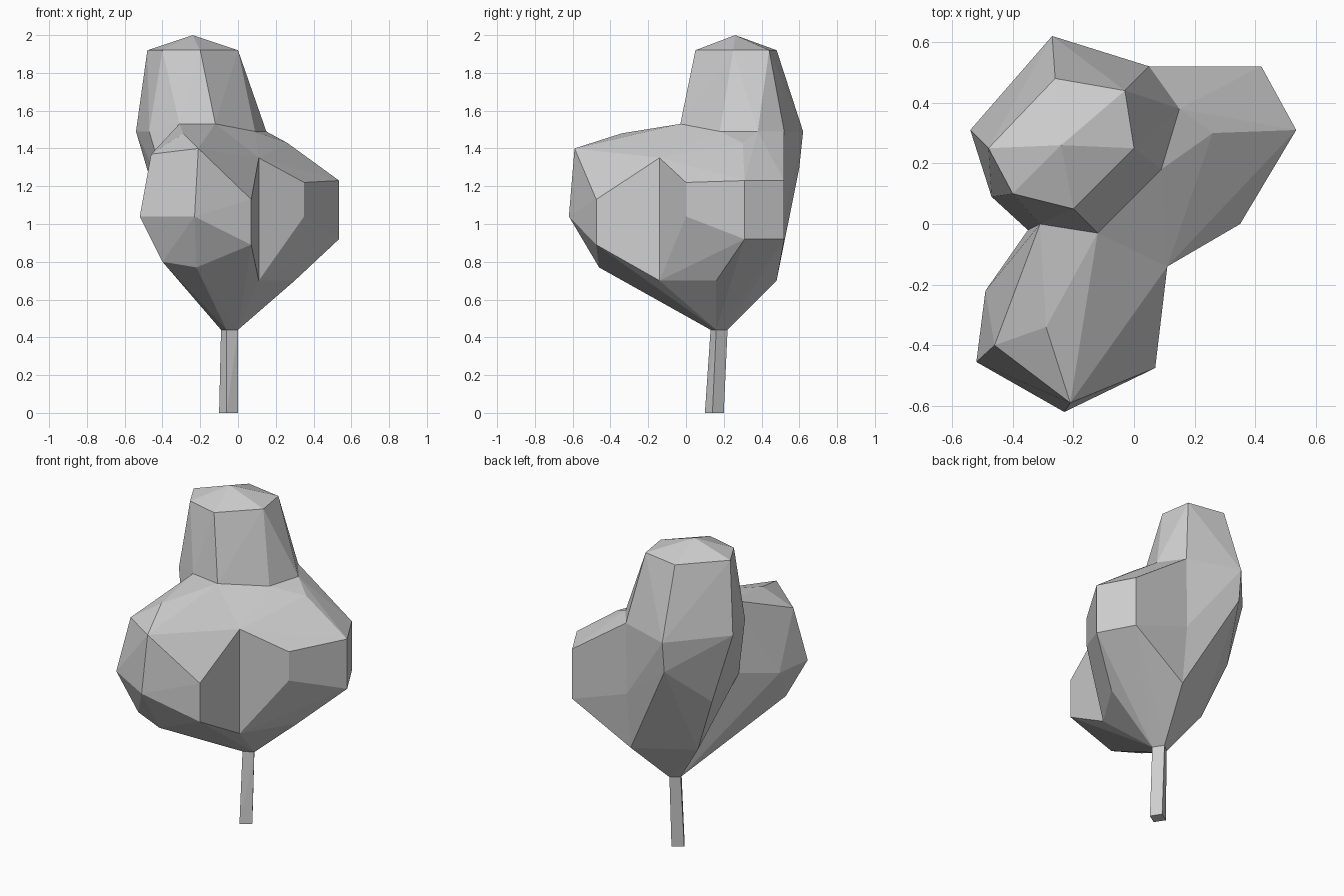
import bpy
import bmesh

default_cube = bpy.data.objects.get("Cube")
if default_cube:
    bpy.data.objects.remove(default_cube, do_unlink=True)

# One plain grey for the whole tree
grey = bpy.data.materials.new("plain grey")
grey.use_nodes = True
grey_colour = (0.62, 0.62, 0.62, 1)
grey.diffuse_color = grey_colour
for node in grey.node_tree.nodes:
    if node.type == "BSDF_PRINCIPLED":
        node.inputs["Base Color"].default_value = grey_colour


def level(height, *spots):
    """Corners that share one height."""
    return [(x, y, height) for x, y in spots]


def faceted_hull(name, corners):
    """Flat-faced convex solid stretched over the given corners."""
    bm = bmesh.new()
    for corner in corners:
        bm.verts.new(corner)
    result = bmesh.ops.convex_hull(bm, input=list(bm.verts))
    loose = set(result["geom_interior"]) | set(result["geom_unused"])
    loose_verts = [item for item in loose if isinstance(item, bmesh.types.BMVert)]
    bmesh.ops.delete(bm, geom=loose_verts, context="VERTS")
    bmesh.ops.recalc_face_normals(bm, faces=list(bm.faces))
    mesh = bpy.data.meshes.new(name)
    bm.to_mesh(mesh)
    bm.free()
    mesh.materials.append(grey)
    obj = bpy.data.objects.new(name, mesh)
    bpy.context.scene.collection.objects.link(obj)
    return obj


def merge_into(base, other):
    """Union another lobe into the base, keeping both if the union fails."""
    modifier = base.modifiers.new("merge lobe", "BOOLEAN")
    modifier.operation = "UNION"
    modifier.solver = "EXACT"
    modifier.object = other
    bpy.context.view_layer.update()
    graph = bpy.context.evaluated_depsgraph_get()
    merged = bpy.data.meshes.new_from_object(base.evaluated_get(graph))
    base.modifiers.clear()
    if len(merged.polygons) > len(base.data.polygons):
        base.data = merged
        bpy.data.objects.remove(other, do_unlink=True)


# Corners shared by neighbouring lobes
trunk_foot = level(0, (-.06, .1), (0, .14), (-.04, .2), (-.1, .16))
trunk_neck = level(.44, (-.06, .13), (0, .16), (-.04, .22), (-.09, .18))
shoulder_front = (-.12, -.03, 1.53)
shoulder_left = (.09, .18, 1.49)
shoulder_back = level(1.49, (.15, .38), (.05, .52))
shoulder_right = (-.31, 0, 1.53)
back_spine = [(.045, .52, 1.05), (.045, .48, .7)]
right_crease = (-.35, -.02, 1.08)
left_crease = [(.11, -.14, height) for height in (1.35, 1.04, .7)]

# Trunk
trunk = faceted_hull("trunk", trunk_foot + trunk_neck)

# Tall back lobe: peak, upper ring, shoulder ring, tapering underside
tall_lobe = (
    [(-.24, .26, 2)]
    + level(1.92, (-.48, .25), (-.26, .48), (-.03, .44),
            (0, .25), (-.2, .05), (-.4, .1))
    + level(1.49, (-.54, .31), (-.27, .62), (-.47, .09))
    + [shoulder_front, shoulder_left, shoulder_right, right_crease]
    + shoulder_back + back_spine + trunk_neck
    + [(-.27, .6, 1.3), (-.41, .33, 1.05), (-.27, .27, .69)]
)

# Front lobe
front_lobe = (
    [shoulder_front, shoulder_right, right_crease]
    + left_crease + trunk_neck
    + [(-.29, -.34, 1.48), (-.21, -.59, 1.4), (-.46, -.4, 1.37)]
    + level(1.04, (-.23, -.62), (-.52, -.455), (-.49, -.22))
    + [(.07, -.475, height) for height in (1.13, .89)]
    + [(-.4, -.41, .8), (-.22, -.46, .77)]
)

# Left lobe
left_lobe = (
    [shoulder_front, shoulder_left, (.26, .3, 1.43)]
    + shoulder_back + back_spine + left_crease + trunk_neck
    + [(x, y, height) for height in (1.23, .92)
       for x, y in ((.535, .31), (.42, .52))]
    + [(.35, 0, height) for height in (1.22, 1.04)]
    + [(.3, .16, .7)]
)

# Crown: the three lobes joined into one faceted body
crown = faceted_hull("crown", tall_lobe)
merge_into(crown, faceted_hull("front_lobe", front_lobe))
merge_into(crown, faceted_hull("left_lobe", left_lobe))
for polygon in crown.data.polygons:
    polygon.use_smooth = False
